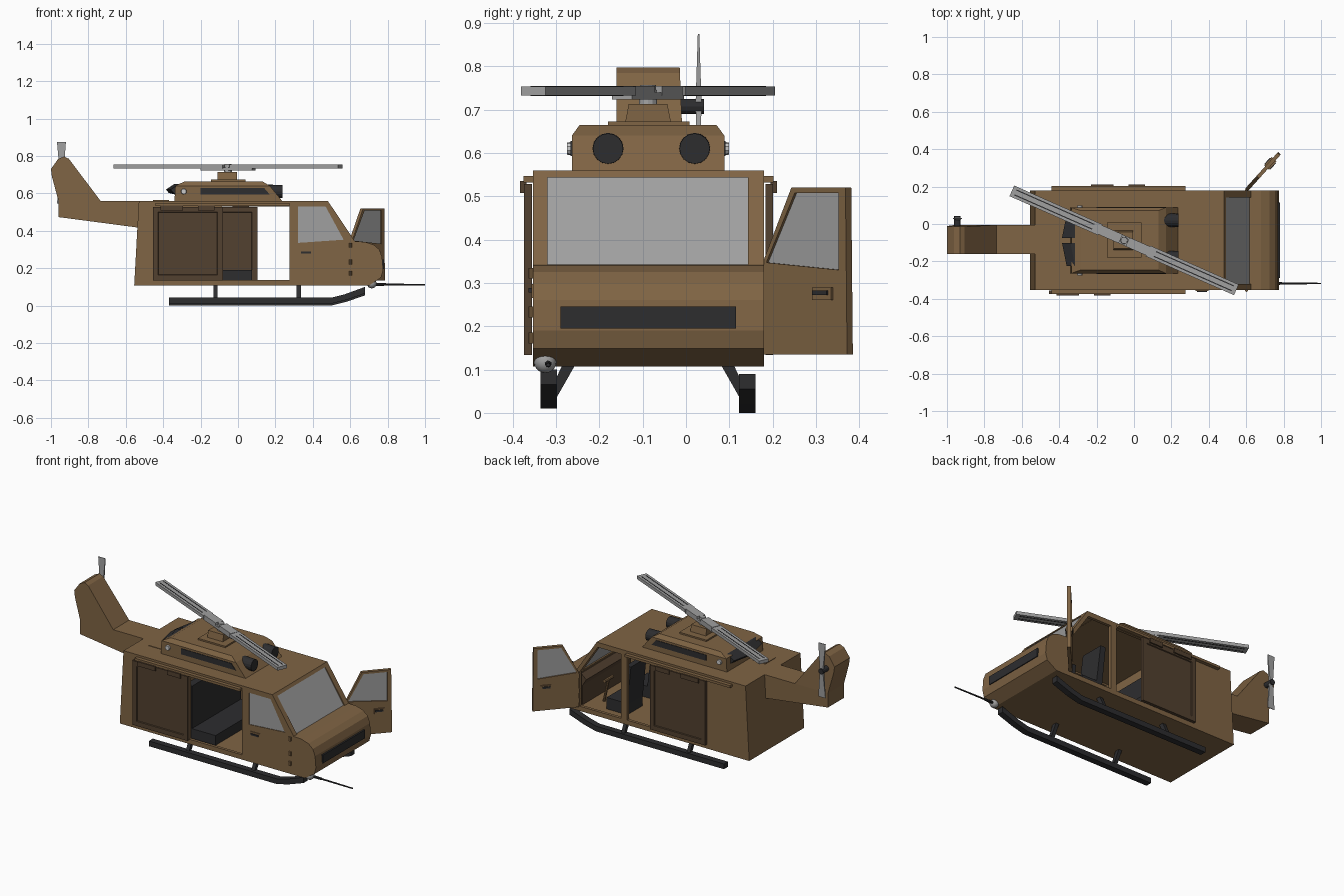
import bpy, bmesh, math
from mathutils import Matrix, Vector


def mat(name, r, g, b):
    m = bpy.data.materials.new(name)
    m.diffuse_color = (r, g, b, 1)
    return m


TAN = mat("tan_paint", 0.215, 0.128, 0.058)
BROWN = mat("brown_paint", 0.085, 0.052, 0.029)
DARK = mat("dark_trim", 0.026, 0.026, 0.028)
GREY = mat("grey_metal", 0.35, 0.35, 0.35)
CY = -0.0875                      # centre line of the fuselage


def finish(name, bm, material, mx=None):
    if mx is not None:
        bm.transform(mx)
    bmesh.ops.recalc_face_normals(bm, faces=bm.faces)
    me = bpy.data.meshes.new(name)
    bm.to_mesh(me)
    bm.free()
    ob = bpy.data.objects.new(name, me)
    bpy.context.collection.objects.link(ob)
    if material:
        me.materials.append(material)
    return ob


def prism(name, pts, lo, hi, material=None, axis='y', mx=None):
    """Extrude a 2D outline: (x,z) along y, or (y,z) along x."""
    bm = bmesh.new()
    place = (lambda a, b: (a, lo, b)) if axis == 'y' else (lambda a, b: (lo, a, b))
    f = bm.faces.new([bm.verts.new(place(a, b)) for a, b in pts])
    ext = bmesh.ops.extrude_face_region(bm, geom=[f])['geom']
    d = Vector((0, hi - lo, 0)) if axis == 'y' else Vector((hi - lo, 0, 0))
    bmesh.ops.translate(bm, vec=d, verts=[v for v in ext if isinstance(v, bmesh.types.BMVert)])
    return finish(name, bm, material, mx)


def box(name, x0, x1, y0, y1, z0, z1, material=None, mx=None):
    return prism(name, [(x0, z0), (x1, z0), (x1, z1), (x0, z1)], y0, y1, material, mx=mx)


def rod(name, p, q, r1, r2, material=None, seg=16):
    p, q = Vector(p), Vector(q)
    bm = bmesh.new()
    bmesh.ops.create_cone(bm, cap_ends=True, segments=seg, radius1=r1, radius2=r2, depth=(q - p).length)
    rot = (q - p).to_track_quat('Z', 'Y').to_matrix().to_4x4()
    return finish(name, bm, material, Matrix.Translation((p + q) / 2) @ rot)


def cut(ob, *cutters):
    for c in cutters:
        m = ob.modifiers.new("cut", 'BOOLEAN')
        m.operation, m.solver, m.object = 'DIFFERENCE', 'EXACT', c
        bpy.context.view_layer.objects.active = ob
        bpy.ops.object.modifier_apply(modifier=m.name)
        bpy.data.objects.remove(c)


def taper(ob, z, factor):
    for v in ob.data.vertices:
        if v.co.z > z:
            v.co.y = CY + (v.co.y - CY) * factor


# fuselage shell with cabin, openings and window holes
hull = [(-0.555, 0.107), (0.70, 0.107), (0.765, 0.149), (0.776, 0.19), (0.77, 0.26), (0.755, 0.30),
        (0.725, 0.325), (0.68, 0.34), (0.625, 0.343), (0.48, 0.56), (-0.53, 0.56)]
inside = [(-0.13, 0.13), (0.69, 0.13), (0.745, 0.165), (0.752, 0.25), (0.73, 0.29), (0.68, 0.32),
          (0.612, 0.323), (0.468, 0.54), (-0.13, 0.54)]
near_win = [(0.322, 0.335), (0.565, 0.352), (0.468, 0.53), (0.322, 0.53)]
fuselage = prism("fuselage", hull, -0.353, 0.18, TAN)
cut(fuselage,
    prism("c", inside, -0.335, 0.162),
    box("c", -0.085, 0.275, -0.5, 0.4, 0.136, 0.53),
    prism("c", [(0.315, 0.136), (0.597, 0.136), (0.597, 0.345), (0.473, 0.53), (0.315, 0.53)], 0.1, 0.3),
    prism("c", [(0.55, 0.343), (0.70, 0.343), (0.565, 0.543), (0.42, 0.543)], -0.32, 0.143),
    prism("c", near_win, -0.4, -0.3))
prism("windscreen", [(0.612, 0.338), (0.62, 0.338), (0.482, 0.55), (0.474, 0.55)], -0.325, 0.148, GREY)
prism("side_window", near_win, -0.349, -0.343, GREY)
box("nose_grille", 0.76, 0.781, -0.29, 0.115, 0.195, 0.246, DARK)
box("roof_hatch", -0.455, -0.37, -0.22, -0.12, 0.555, 0.563, TAN)
box("closed_door_handle", 0.33, 0.398, -0.357, -0.35, 0.265, 0.298, TAN)
box("closed_door_grip", 0.338, 0.39, -0.363, -0.35, 0.278, 0.288, DARK)
for z in (0.16, 0.22, 0.31):
    for y in (-0.355, 0.182):
        rod("door_hinge", (0.602, y, z), (0.602, y, z + 0.025), 0.008, 0.008, TAN, 8)

# open cockpit door on the far side
D = Matrix.Translation((0.602, 0.183, 0)) @ Matrix.Rotation(math.radians(48), 4, 'Z')
win = [(0.012, 0.347), (0.1, 0.507), (0.236, 0.507), (0.236, 0.33)]
door = prism("cockpit_door", [(0, 0.135), (0.263, 0.135), (0.258, 0.52), (0.09, 0.52), (0, 0.345)],
             -0.01, 0.01, TAN, mx=D)
cut(door, prism("c", win, -0.1, 0.1, mx=D))
prism("cockpit_door_window", win, -0.003, 0.003, GREY, mx=D)
box("cockpit_door_handle", 0.16, 0.22, -0.017, 0.017, 0.26, 0.29, TAN, D)
box("cockpit_door_grip", 0.165, 0.21, -0.022, 0.022, 0.272, 0.283, DARK, D)

# sliding cabin doors, rails and rollers
for side, x0, y, name in ((-1, -0.455, -0.353, "near"), (1, -0.27, 0.18, "far")):
    bm = bmesh.new()
    bmesh.ops.create_cube(bm, size=1)
    bm.transform(Matrix.Translation((x0 + 0.187, y + side * 0.012, 0.331))
                 @ Matrix.Diagonal((0.374, 0.018, 0.394, 1)))
    bm.normal_update()
    faces = [f for f in bm.faces if abs(f.normal.y) > 0.9]
    bmesh.ops.inset_individual(bm, faces=faces, thickness=0.04, depth=0)
    bmesh.ops.inset_individual(bm, faces=faces, thickness=0.004, depth=-0.005)
    finish(name + "_sliding_door", bm, BROWN)
    a, b = sorted((y, y + side * 0.022))
    box(name + "_door_rail", -0.44, 0.275, a, b, 0.532, 0.547, TAN)
    for rx, w in ((0.04, 0.12), (0.24, 0.09)):
        a, b = sorted((y + side * 0.015, y + side * 0.03))
        box(name + "_door_roller", x0 + rx, x0 + rx + w, a, b, 0.508, 0.535, BROWN)

# interior: bench, pilot seats, dashboard, sticks
box("bench_seat", -0.125, 0.075, -0.325, 0.15, 0.13, 0.19, DARK)
box("bench_back", -0.13, -0.085, -0.325, 0.15, 0.19, 0.45, DARK)
prism("dashboard", [(0.60, 0.13), (0.70, 0.13), (0.70, 0.315), (0.61, 0.32), (0.575, 0.29), (0.60, 0.25)],
      -0.32, 0.145, BROWN)
for s in (-1, 1):
    y = CY + s * 0.125
    box("pilot_seat", 0.32, 0.46, y - 0.075, y + 0.075, 0.13, 0.20, DARK)
    prism("pilot_seat_back", [(0.32, 0.19), (0.36, 0.19), (0.33, 0.43), (0.295, 0.43)], y - 0.075, y + 0.075, DARK)
    rod("control_stick", (0.53, y, 0.13), (0.50, y, 0.27), 0.008, 0.008, TAN, 8)
    rod("control_grip", (0.50, y - 0.04, 0.275), (0.50, y + 0.04, 0.275), 0.01, 0.01, TAN, 8)

# tail boom and fin
boom = [(-0.52, 0.415), (-0.52, 0.56), (-0.735, 0.56), (-0.96, 0.56), (-0.96, 0.473)]
prism("tail_boom", boom, -0.16, -0.005, TAN)
fin = prism("tail_fin", [(-0.735, 0.56), (-0.96, 0.56), (-0.995, 0.69), (-1.0, 0.73), (-0.962, 0.783),
                         (-0.93, 0.797), (-0.905, 0.785)], -0.16, -0.005, TAN)
for v in fin.data.vertices:
    if v.co.y > -0.08:
        v.co.y -= (v.co.z - 0.56) * 0.04

# tail rotor, blades thinning to the tip
rod("tail_rotor_hub", (-0.945, -0.03, 0.707), (-0.945, 0.042, 0.707), 0.017, 0.017, DARK, 12)
for s in (-1, 1):
    blade = prism("tail_rotor_blade", [(-0.953, 0.71), (-0.933, 0.71), (-0.92, 0.71 + s * 0.165),
                                       (-0.968, 0.71 + s * 0.165)], 0.022, 0.036, GREY)
    for v in blade.data.vertices:
        if abs(v.co.z - 0.71) > 0.1:
            v.co.y = 0.029 + (v.co.y - 0.029) * 0.25

# engine housing on the roof
low, high = CY - 0.176, CY + 0.176
prism("engine_housing", [(-0.34, 0.555), (0.24, 0.555), (0.17, 0.64), (-0.335, 0.64)], low, high, TAN)
taper(prism("engine_cover", [(-0.335, 0.64), (0.17, 0.64), (0.13, 0.664), (-0.285, 0.664)], low, high, TAN), 0.65, 0.9)
for s in (-1, 1):
    y = -0.08 + s * 0.1
    rod("engine_intake", (0.12, y, 0.61), (0.238, y, 0.61), 0.037, 0.035, DARK)
    y = CY + s * 0.075
    exhaust = prism("engine_exhaust", [(-0.32, 0.59), (-0.37, 0.602), (-0.385, 0.62), (-0.34, 0.65), (-0.30, 0.65)],
                    y - 0.062, y + 0.062, DARK)
    for v in exhaust.data.vertices:
        if (v.co.y - y) * s > 0 and v.co.x < -0.33:
            v.co.x += 0.025
    a, b = sorted((CY + s * 0.16, CY + s * 0.179))
    prism("housing_vent", [(-0.2, 0.593), (0.17, 0.593), (0.14, 0.628), (-0.2, 0.628)], a, b, DARK)
    rod("side_lamp", (-0.29, CY + s * 0.16, 0.61), (-0.29, CY + s * 0.187, 0.61), 0.018, 0.014, None, 10)

# rotor mast
box("mast_plate", -0.145, 0.04, -0.18, 0.008, 0.66, 0.673, TAN)
mast = box("mast_base", -0.11, -0.005, -0.14, -0.035, 0.672, 0.713, TAN)
taper(mast, 0.70, 0.85)
rod("mast", (-0.053, -0.0875, 0.70), (-0.053, -0.0875, 0.757), 0.022, 0.018, GREY, 12)

# main rotor
R0 = Matrix.Translation((-0.053, -0.0875, -0.009)) @ Matrix.Rotation(math.radians(-23.8), 4, 'Z')
box("rotor_hub", -0.15, 0.15, -0.025, 0.025, 0.732, 0.748, GREY, R0)
for k in range(2):
    R = R0 @ Matrix.Rotation(math.pi * k, 4, 'Z')
    box("rotor_blade", 0.14, 0.656, -0.031, 0.031, 0.742, 0.762, GREY, R)
    box("rotor_grip", 0.02, 0.145, -0.026, 0.026, 0.742, 0.764, GREY, R)
    for w in (-0.014, 0.014):
        box("rotor_blade_slot", 0.18, 0.635, w - 0.003, w + 0.003, 0.741, 0.763, DARK, R)

# landing skids and struts
for s in (-1, 1):
    y, dz = CY + s * 0.229, 0.01 if s < 0 else 0.0
    prism("skid", [(-0.37, 0.0), (0.50, 0.0), (0.58, 0.02), (0.68, 0.055), (0.68, 0.09), (0.57, 0.05),
                   (0.50, 0.032), (-0.37, 0.032)], y - 0.019, y + 0.019, DARK, mx=Matrix.Translation((0, 0, dz)))
    for x in (-0.12, 0.325):
        yi = CY + s * 0.175
        prism("skid_strut", [(y - s * 0.012, 0.025), (y + s * 0.01, 0.025), (yi + s * 0.018, 0.12),
                             (yi - s * 0.012, 0.12)], x - 0.011, x + 0.011, DARK, axis='x')

# nose gun
bm = bmesh.new()
bmesh.ops.create_uvsphere(bm, u_segments=16, v_segments=10, radius=0.026)
ball = finish("gun_turret", bm, GREY, Matrix.Translation((0.715, -0.325, 0.118)))
ball.data.shade_smooth()
rod("gun_sleeve", (0.72, -0.318, 0.113), (0.79, -0.318, 0.113), 0.008, 0.007, DARK, 10)
rod("gun_barrel", (0.78, -0.318, 0.113), (1.0, -0.318, 0.111), 0.005, 0.004, DARK, 10)
